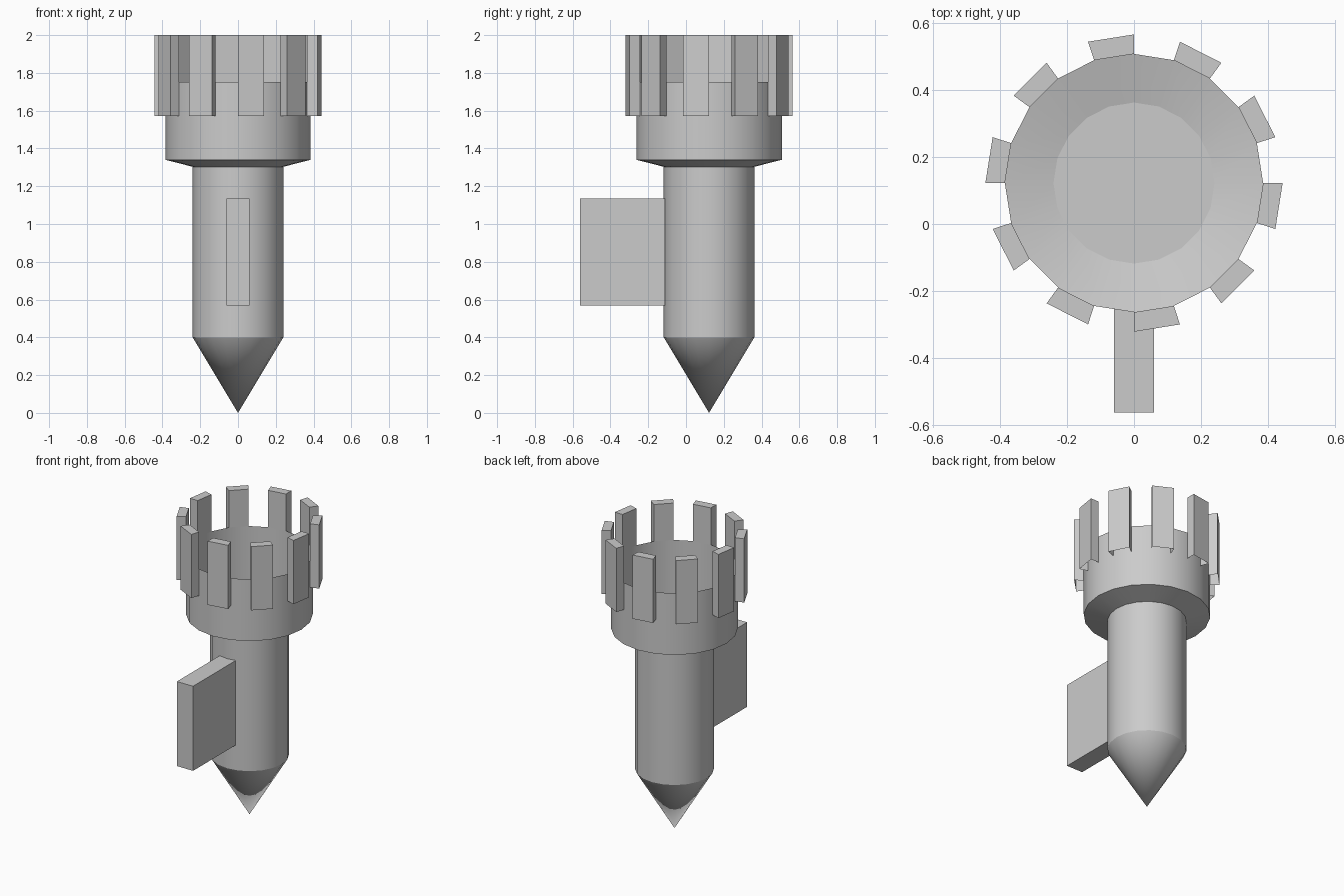
import bpy, bmesh
from math import cos, sin, pi

if "Cube" in bpy.data.objects:
    bpy.data.objects.remove(bpy.data.objects["Cube"])

SIDES = 20
CY = 0.122  # tower axis in y


def pt(r, i, z):
    a = 2 * pi * i / SIDES
    return (r * cos(a), CY + r * sin(a), z)


def finish(name, bm, recalc=True):
    bmesh.ops.remove_doubles(bm, verts=bm.verts, dist=1e-5)
    if recalc:
        bmesh.ops.recalc_face_normals(bm, faces=bm.faces)
    me = bpy.data.meshes.new(name)
    bm.to_mesh(me)
    bm.free()
    ob = bpy.data.objects.new(name, me)
    bpy.context.collection.objects.link(ob)
    bpy.ops.object.select_all(action='DESELECT')
    ob.select_set(True)
    bpy.context.view_layer.objects.active = ob
    bpy.ops.object.shade_smooth_by_angle(angle=pi / 6)
    return ob


def lathe(name, profile, cap=False):
    bm = bmesh.new()
    rings = [[bm.verts.new(pt(r, i, z)) for i in range(SIDES)] for r, z in profile]
    for lo, hi in zip(rings, rings[1:]):
        for i in range(SIDES):
            j = (i + 1) % SIDES
            bm.faces.new((lo[i], lo[j], hi[j], hi[i]))
    if cap:
        bm.faces.new(rings[-1])
    return finish(name, bm, recalc=False)


# Pointed base and round shaft, closed at the head floor
base = bmesh.new()
tip = base.verts.new((0, CY, 0))
ring = [base.verts.new(pt(0.24, i, 0.40)) for i in range(SIDES)]
for i in range(SIDES):
    base.faces.new((tip, ring[(i + 1) % SIDES], ring[i]))
finish("pointed_base", base, recalc=False)
lathe("shaft", [(0.24, 0.40), (0.24, 1.303)], cap=True)

# Open flared head, a thin shell
lathe("head_wall", [(0.24, 1.303), (0.385, 1.34), (0.385, 1.753)])

# Battlements on every second wall facet, open underneath
bm = bmesh.new()
R0, R1, ZB, ZT = 0.385, 0.443, 1.573, 2.0
for i in range(0, SIDES, 2):
    k = i + 5  # first block starts at the rear vertex
    a, b = k, k + 1
    for quad in (
        [(R1, a, ZB), (R1, b, ZB), (R1, b, ZT), (R1, a, ZT)],
        [(R0, b, 1.753), (R0, a, 1.753), (R0, a, ZT), (R0, b, ZT)],
        [(R0, a, ZT), (R1, a, ZT), (R1, b, ZT), (R0, b, ZT)],
        [(R0, a, ZB), (R1, a, ZB), (R1, a, ZT), (R0, a, ZT)],
        [(R1, b, ZB), (R0, b, ZB), (R0, b, ZT), (R1, b, ZT)],
    ):
        bm.faces.new([bm.verts.new(pt(*q)) for q in quad])
finish("battlements", bm, recalc=False)

# Flat bracket at the front
bm = bmesh.new()
bmesh.ops.create_cube(bm, size=1)
for v in bm.verts:
    v.co.x *= 0.12
    v.co.y = -0.562 if v.co.y < 0 else -0.11
    v.co.z = 0.568 if v.co.z < 0 else 1.135
finish("bracket", bm)
